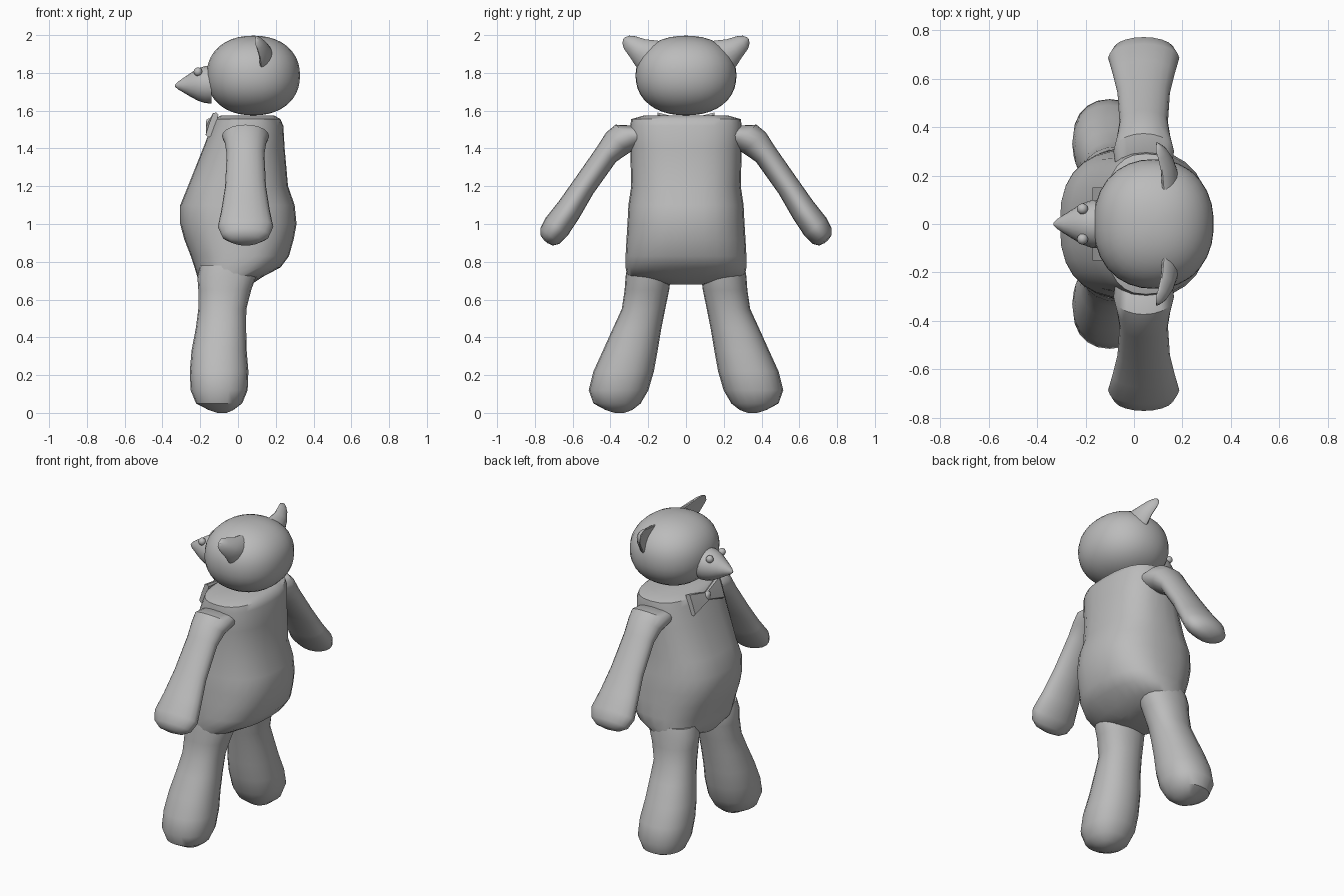
import bpy, bmesh, math
from mathutils import Vector as V

fur = bpy.data.materials.new("soft_grey")
fur.diffuse_color = (0.5, 0.5, 0.5, 1)


def finish(name, bm, angle=40):
    bmesh.ops.recalc_face_normals(bm, faces=bm.faces)
    me = bpy.data.meshes.new(name)
    bm.to_mesh(me)
    bm.free()
    me.materials.append(fur)
    me.shade_smooth()
    me.set_sharp_from_angle(angle=math.radians(angle))
    ob = bpy.data.objects.new(name, me)
    bpy.context.collection.objects.link(ob)
    return ob


def spow(a, p):
    return math.copysign(abs(a) ** (2 / p), a)


def loft(name, rings, sides=20, p=2.0, angle=40, bend=0.0):
    """rings: (centre, u half axis, v half axis); bend curls the edges along -v."""
    bm = bmesh.new()
    loops = []
    for c, u, v in rings:
        loop = []
        for i in range(sides):
            a = 2 * math.pi * i / sides
            cu, sv = spow(math.cos(a), p), spow(math.sin(a), p)
            loop.append(bm.verts.new(V(c) + V(u) * cu + V(v) * (sv - bend * cu * cu)))
        loops.append(loop)
    for a, b in zip(loops, loops[1:]):
        for i in range(sides):
            j = (i + 1) % sides
            bm.faces.new((a[i], a[j], b[j], b[i]))
    bm.faces.new(loops[0])
    bm.faces.new(loops[-1])
    return finish(name, bm, angle)


def ball(name, c, r, p=2.0, seg=24):
    bm = bmesh.new()
    bmesh.ops.create_uvsphere(bm, u_segments=seg, v_segments=seg * 2 // 3, radius=1)
    for v in bm.verts:
        n = sum(abs(k) ** p for k in v.co) ** (1 / p)
        v.co = V([c[i] + r[i] * v.co[i] / n for i in range(3)])
    return finish(name, bm)


# Torso: z, front x, back x, half width
torso = [(0.68, -0.19, 0.07, 0.10), (0.72, -0.215, 0.13, 0.31), (0.77, -0.23, 0.225, 0.32),
         (0.83, -0.25, 0.27, 0.32), (0.92, -0.285, 0.295, 0.315), (1.0, -0.306, 0.31, 0.31),
         (1.1, -0.306, 0.30, 0.305), (1.2, -0.265, 0.265, 0.29), (1.4, -0.185, 0.247, 0.295),
         (1.52, -0.14, 0.24, 0.295), (1.555, -0.125, 0.225, 0.29), (1.575, -0.09, 0.19, 0.22)]
loft("torso", [(((f + b) / 2, 0, z), ((b - f) / 2, 0, 0), (0, w, 0)) for z, f, b, w in torso],
     sides=28, p=2.5)

# Head, snout and eyes
ball("head", (0.081, 0, 1.786), (0.248, 0.267, 0.211), p=2.2, seg=30)
snout = [(-0.14, 1.738, 0.1), (-0.175, 1.738, 0.098), (-0.215, 1.738, 0.084),
         (-0.255, 1.736, 0.06), (-0.29, 1.735, 0.038), (-0.318, 1.733, 0.02), (-0.333, 1.732, 0.005)]
loft("snout", [((x, 0, z), (0, r, 0), (0, 0, r)) for x, z, r in snout])

# Limb tables. Arm: y, z, in-plane half thickness, half depth
arm = [(0.20, 1.475, 0.07, 0.11), (0.30, 1.465, 0.095, 0.125), (0.36, 1.432, 0.082, 0.11),
       (0.42, 1.37, 0.064, 0.1), (0.54, 1.20, 0.063, 0.108), (0.62, 1.075, 0.07, 0.128),
       (0.685, 0.985, 0.075, 0.147), (0.72, 0.937, 0.066, 0.125), (0.738, 0.913, 0.042, 0.08),
       (0.742, 0.906, 0.012, 0.02)]
# Leg: z, centre y, half width, centre x, half depth
leg = [(0.78, 0.20, 0.11, -0.05, 0.15), (0.72, 0.20, 0.12, -0.06, 0.155),
       (0.65, 0.207, 0.118, -0.07, 0.14), (0.55, 0.225, 0.115, -0.083, 0.127),
       (0.45, 0.258, 0.128, -0.09, 0.133), (0.33, 0.295, 0.145, -0.1, 0.146),
       (0.22, 0.33, 0.16, -0.1, 0.155), (0.12, 0.357, 0.158, -0.1, 0.151),
       (0.05, 0.365, 0.125, -0.1, 0.122), (0.015, 0.355, 0.07, -0.09, 0.065),
       (0.0, 0.352, 0.025, -0.085, 0.025)]
# Ear: x, y, z, half width, half thickness
ear = [(0.155, 0.17, 1.885, 0.10, 0.03), (0.15, 0.21, 1.905, 0.088, 0.03),
       (0.14, 0.255, 1.93, 0.063, 0.025), (0.12, 0.298, 1.96, 0.045, 0.018),
       (0.105, 0.318, 1.976, 0.028, 0.013), (0.098, 0.328, 1.983, 0.008, 0.006)]

for s, side in ((1, "right"), (-1, "left")):
    ball(side + "_eye", (-0.212, s * 0.062, 1.806), (0.023, 0.023, 0.023), seg=12)
    loft(side + "_arm", [((0.04, s * y, z), (d, 0, 0), (0, s * 0.77 * t, 0.64 * t))
                         for y, z, t, d in arm])
    loft(side + "_leg", [((x, s * y, z), (d, 0, 0), (0, w, 0)) for z, y, w, x, d in leg], p=2.2)
    loft(side + "_ear", [((x, s * y, z), (0, -s * 0.66 * w, 0.75 * w), (t, 0, 0))
                         for x, y, z, w, t in ear], bend=0.9)
    # Bow wing: a flat flaring slab tilted with the chest
    loft(side + "_bow_wing", [((-0.15, 0, 1.53), (0.01, 0, 0.022), (-0.012, 0, 0.004)),
                              ((-0.137, s * 0.15, 1.525), (0.022, 0, 0.065), (-0.016, 0, 0.005))],
         sides=8, p=6, angle=20)

# Bow knot
ball("bow_knot", (-0.15, 0, 1.53), (0.02, 0.025, 0.028), p=3, seg=12)
